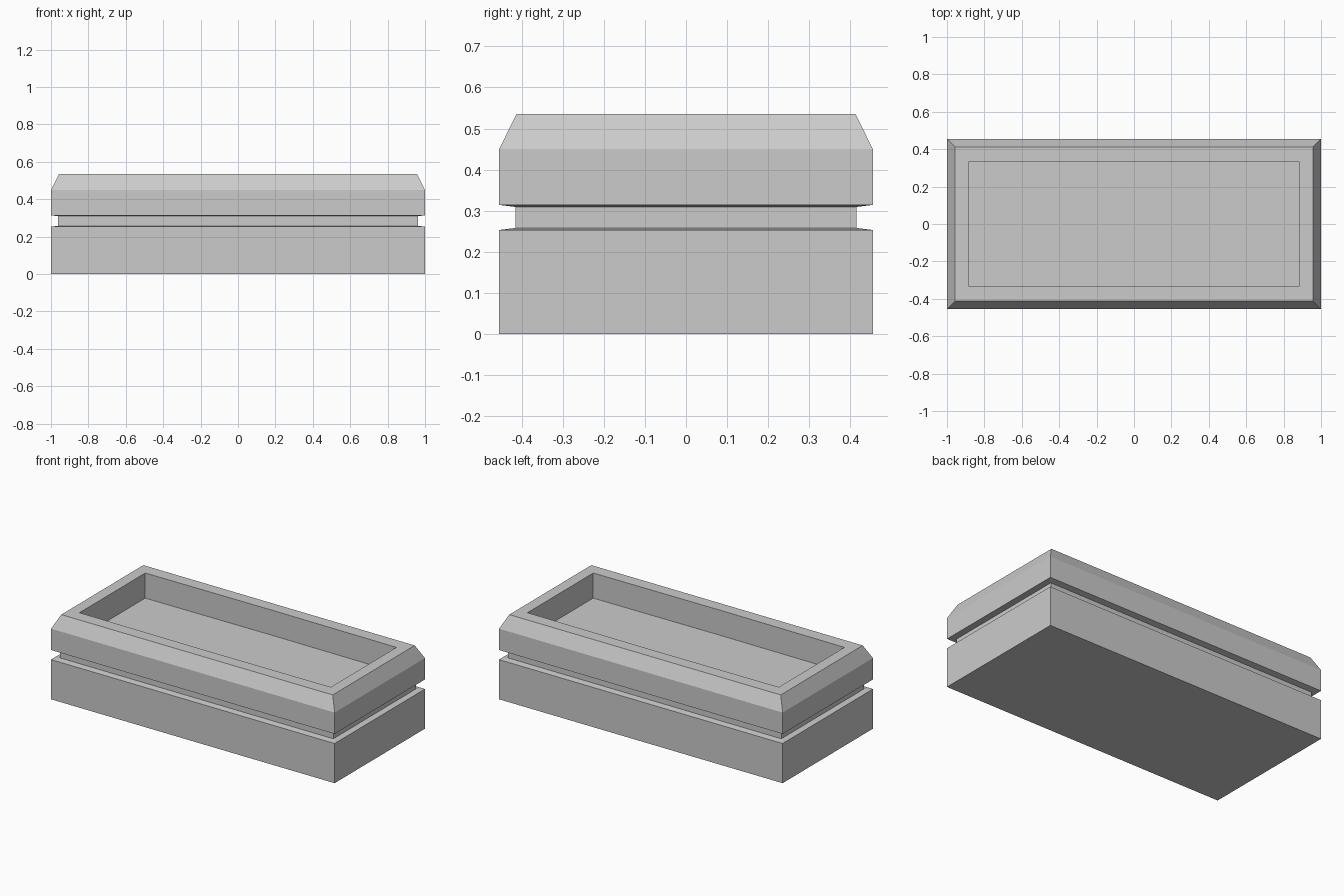
import bpy, bmesh

if "Cube" in bpy.data.objects:
    bpy.data.objects.remove(bpy.data.objects["Cube"])

# Stacked outline: (half width x, half depth y, height z, outward bow of long sides)
PROFILE = [
    (1.0, 0.455, 0.0, 0),          # bottom edge
    (1.0, 0.455, 0.253, 0),        # lower lip of groove
    (0.963, 0.415, 0.258, 0),      # groove bottom
    (0.963, 0.415, 0.309, 0),      # groove top
    (1.0, 0.455, 0.314, 0),        # upper lip of groove
    (1.0, 0.455, 0.45, 0),         # start of bevel
    (0.957, 0.413, 0.535, 0),      # outer rim
    (0.886, 0.331, 0.535, 0.004),  # inner rim
    (0.886, 0.331, 0.375, 0.004),  # recessed floor
]


def ring(bm, hx, hy, z, bow):
    pts = [(-hx, -hy), (0, -hy - bow), (hx, -hy),
           (hx, hy), (0, hy + bow), (-hx, hy)]
    return [bm.verts.new((x, y, z)) for x, y in pts]


# Grooved box with bevelled rim and recessed top
bm = bmesh.new()
rings = [ring(bm, *p) for p in PROFILE]
for a, b in zip(rings, rings[1:]):
    for i in range(6):
        j = (i + 1) % 6
        bm.faces.new((a[i], a[j], b[j], b[i]))
bm.faces.new(rings[0][::-1])
bm.faces.new(rings[-1])
bmesh.ops.recalc_face_normals(bm, faces=bm.faces[:])
mesh = bpy.data.meshes.new("grooved_tray")
bm.to_mesh(mesh)
bm.free()
bpy.context.collection.objects.link(bpy.data.objects.new("grooved_tray", mesh))
